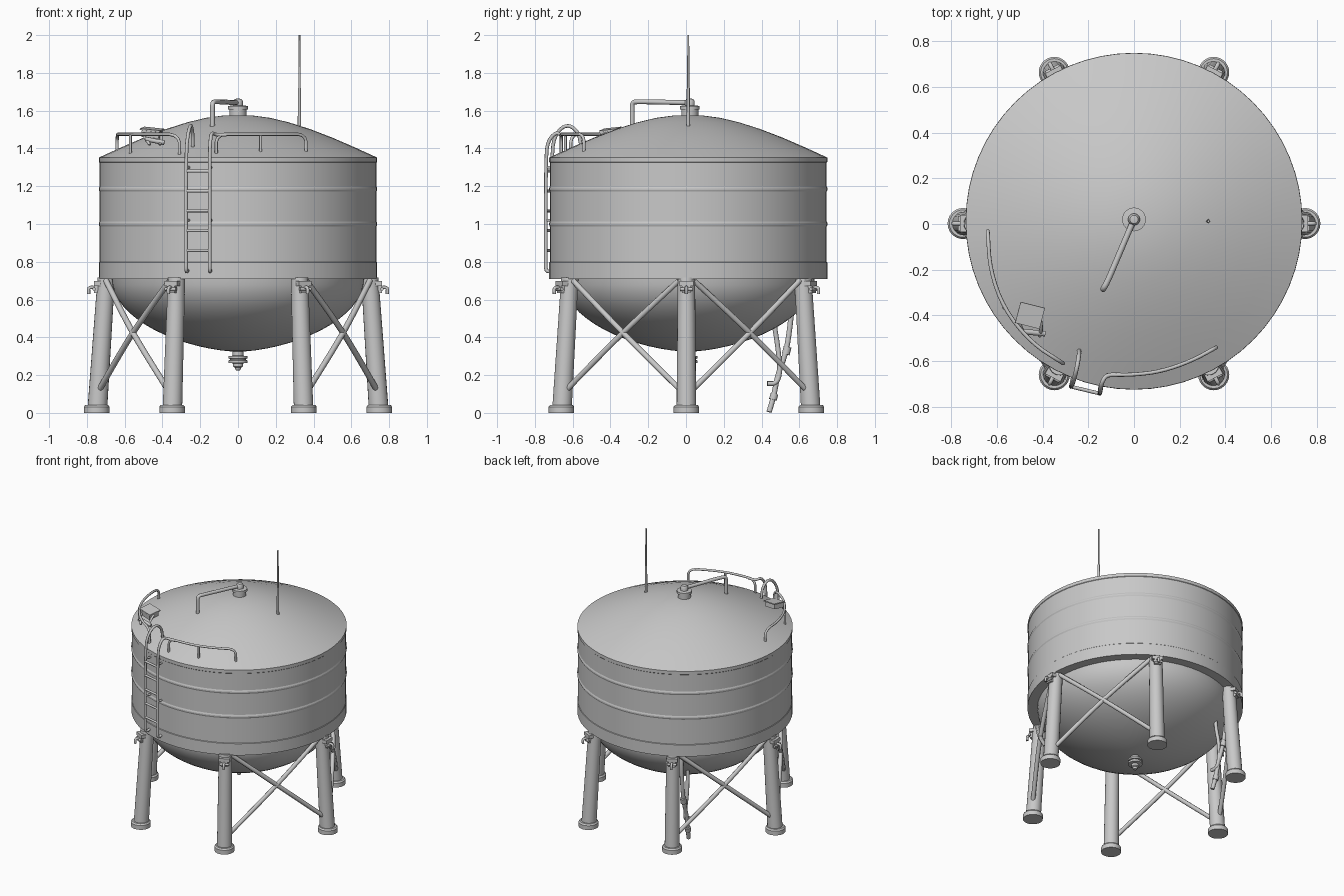
import bpy
import math
from mathutils import Vector, Matrix

cube = bpy.data.objects.get("Cube")
if cube:
    bpy.data.objects.remove(cube, do_unlink=True)

steel = bpy.data.materials.new("grey_steel")
steel.use_nodes = True
GREY = (0.58, 0.58, 0.58, 1)
steel.diffuse_color = GREY
steel.node_tree.nodes["Principled BSDF"].inputs["Base Color"].default_value = GREY

CY = 0.012  # tank axis in y
LEG_CY = 0.002  # centre of the leg ring in y


def finish(ob, angle=35):
    ob.data.materials.clear()
    ob.data.materials.append(steel)
    bpy.ops.object.select_all(action='DESELECT')
    ob.select_set(True)
    bpy.context.view_layer.objects.active = ob
    bpy.ops.object.shade_smooth_by_angle(angle=math.radians(angle))
    return ob


def lathe(name, profile, loc=(0, CY, 0), n=24, axis=None, angle=35):
    """Spin (radius, height) points; closed on the axis where radius is 0."""
    verts, faces, rings = [], [], []
    for r, z in profile:
        if r == 0:
            rings.append([len(verts)] * n)
            verts.append((0, 0, z))
        else:
            rings.append(list(range(len(verts), len(verts) + n)))
            verts += [(r * math.cos(2 * math.pi * i / n), r * math.sin(2 * math.pi * i / n), z) for i in range(n)]
    for a, b in zip(rings, rings[1:]):
        for i in range(n):
            j = (i + 1) % n
            f = list(dict.fromkeys((a[i], a[j], b[j], b[i])))
            if len(f) > 2:
                faces.append(f)
    me = bpy.data.meshes.new(name)
    me.from_pydata(verts, [], faces)
    ob = bpy.data.objects.new(name, me)
    bpy.context.collection.objects.link(ob)
    ob.location = loc
    if axis:
        ob.rotation_euler = Vector(axis).to_track_quat('Z', 'Y').to_euler()
    return finish(ob, angle)


def rod(name, a, b, r1, r2=None, n=12):
    a, b = Vector(a), Vector(b)
    r2 = r1 if r2 is None else r2
    h = (b - a).length
    return lathe(name, [(0, 0), (r1, 0), (r2, h), (0, h)], a, n, b - a)


def pipe(name, pts, r):
    """Tube along a path whose corners are cut round."""
    p = [Vector(v) for v in pts]
    for _ in range(2):
        q = [p[0]]
        for a, b in zip(p, p[1:]):
            q += [a.lerp(b, 0.25), a.lerp(b, 0.75)]
        p = q + [p[-1]]
    cu = bpy.data.curves.new(name, 'CURVE')
    cu.dimensions = '3D'
    cu.bevel_depth = r
    cu.bevel_resolution = 2
    cu.use_fill_caps = True
    s = cu.splines.new('POLY')
    s.points.add(len(p) - 1)
    for pt, v in zip(s.points, p):
        pt.co = (*v, 1)
    ob = bpy.data.objects.new(name, cu)
    bpy.context.collection.objects.link(ob)
    bpy.ops.object.select_all(action='DESELECT')
    ob.select_set(True)
    bpy.context.view_layer.objects.active = ob
    bpy.ops.object.convert(target='MESH')
    return finish(bpy.context.object, 50)


def box(name, loc, size, rot=(0, 0, 0)):
    bpy.ops.mesh.primitive_cube_add(size=1, location=loc, rotation=rot)
    ob = bpy.context.object
    ob.name = name
    ob.data.transform(Matrix.Diagonal((*size, 1)))
    return finish(ob)


# Roof profile, also used to stand railings on the dome
ROOF = [(0.736, 1.352), (0.62, 1.405), (0.5, 1.457), (0.38, 1.503), (0.27, 1.538),
        (0.17, 1.562), (0.08, 1.574), (0, 1.577)]


def roof_z(x, y):
    r = math.hypot(x, y - CY)
    for (r1, z1), (r0, z0) in zip(ROOF, ROOF[1:]):
        if r0 <= r <= r1:
            return z0 + (z1 - z0) * (r - r0) / (r1 - r0)
    return ROOF[0][1]


# Tank: wall with rolled bands, domed roof, bowl bottom
wall = [(0.667, 0.71), (0.736, 0.71), (0.736, 0.797), (0.733, 0.80)]
for z in (1.0, 1.185):
    wall += [(0.733, z - 0.014), (0.737, z - 0.004), (0.737, z + 0.004), (0.733, z + 0.014)]
wall += [(0.733, 1.325), (0.736, 1.328)]
lathe("tank_wall", wall + [ROOF[0]], n=64, angle=12)
lathe("tank_roof", ROOF, n=64)
bowl = [(0, 0.324)]
for i in range(1, 17):
    a = math.radians(90) * i / 16
    bowl.append((0.669 * math.sin(a) ** 1.2, 0.715 - 0.391 * math.cos(a)))
lathe("tank_bowl", bowl, n=64)

# Bottom drain
lathe("drain", [(0, 0.224), (0.013, 0.226), (0.017, 0.24), (0.026, 0.245), (0.026, 0.262), (0.05, 0.265),
                (0.05, 0.278), (0.042, 0.28), (0.042, 0.286), (0.05, 0.288), (0.05, 0.30),
                (0.028, 0.303), (0.028, 0.345)])

# Roof vent and its pipe
lathe("roof_vent", [(0.045, 1.56), (0.045, 1.605), (0.052, 1.607), (0.052, 1.625), (0.026, 1.628),
                    (0.026, 1.65), (0.018, 1.662), (0, 1.665)], (0, 0.02, 0))
pipe("vent_pipe", [(0, 0.02, 1.642), (-0.06, -0.12, 1.645), (-0.115, -0.25, 1.648),
                   (-0.135, -0.285, 1.645), (-0.135, -0.285, 1.60), (-0.135, -0.285, 1.51)], 0.013)

# Antenna
rod("antenna_base", (0.325, CY, 1.50), (0.325, CY, 1.72), 0.009, 0.008)
rod("antenna_whip", (0.325, CY, 1.72), (0.325, CY, 2.0), 0.006, 0.005)


# Legs with feet and brackets
def polar(deg, r, z, side=0.0):
    a = math.radians(deg)
    return Vector((r * math.cos(a) - side * math.sin(a), LEG_CY + r * math.sin(a) + side * math.cos(a), z))


def leg_point(deg, z, side=0.0):
    return polar(deg, 0.746 - 0.048 * z / 0.71, z, side)


LEGS = (0, 62.2, 117.8, 180, 242.2, 297.8)
for deg in LEGS:
    rod("leg", leg_point(deg, 0.02), leg_point(deg, 0.715), 0.052, 0.046, 20)
    lathe("foot", [(0, 0), (0.068, 0), (0.068, 0.032), (0.06, 0.042), (0, 0.042)], polar(deg, 0.748, 0))
    turn = (0, 0, math.radians(deg))
    box("leg_bracket", polar(deg, 0.735, 0.685), (0.055, 0.075, 0.025), turn)
    box("bracket_block", polar(deg, 0.745, 0.658), (0.035, 0.045, 0.045), turn)
    pipe("bracket_hook", [polar(deg, 0.74, 0.66), polar(deg, 0.792, 0.668), polar(deg, 0.79, 0.63)], 0.009)
    rod("bracket_pin", polar(deg, 0.762, 0.655, -0.033), polar(deg, 0.762, 0.655, 0.033), 0.009)

# Slightly bowed cross braces on the four side bays
for i in (0, 2, 3, 5):
    a, b = LEGS[i], LEGS[i] + (LEGS[(i + 1) % 6] - LEGS[i]) % 360
    for low, high, s in ((a, b, 1), (b, a, -1)):
        p, q = leg_point(low, 0.115, 0.025 * s), leg_point(high, 0.70, -0.04 * s)
        mid = polar((a + b) / 2, 0.655, 0.425)
        pipe("cross_brace", [p, p.lerp(mid, 0.75), q.lerp(mid, 0.75), q], 0.0155)

# Ladder: rails curling over onto the roof, rungs and wall stubs
rail_l = (-0.275, -0.712)
rail_r = (-0.15, -0.742)
pipe("ladder_rail_right", [(-0.265, -0.665, 0.755), (*rail_l, 0.745), (*rail_l, 0.80), (*rail_l, 1.38),
                           (-0.265, -0.69, 1.48), (-0.25, -0.63, 1.53), (-0.24, -0.57, 1.49),
                           (-0.24, -0.555, 1.41)], 0.0095)
pipe("ladder_rail_left", [(-0.145, -0.70, 0.755), (*rail_r, 0.745), (*rail_r, 0.80), (*rail_r, 1.36),
                          (-0.147, -0.73, 1.44), (-0.14, -0.69, 1.485), (-0.12, -0.66, 1.472),
                          (-0.06, -0.66, 1.472)], 0.0095)
for z in (0.86, 0.965, 1.07, 1.175, 1.28):
    rod("ladder_rung", (*rail_l, z), (*rail_r, z), 0.008)
for x, y in (rail_l, rail_r):
    for z in (1.02, 1.30):
        rod("ladder_stay", (x, y, z), (x * 0.94, y * 0.94, z), 0.007)

# Roof railings with posts at their ends and middle
RAILS = {
    "left": [(-0.115, -0.66), (0.0, -0.66), (0.12, -0.645), (0.25, -0.60), (0.36, -0.54)],
    "right": [(-0.64, -0.03), (-0.63, -0.2), (-0.57, -0.37), (-0.45, -0.52), (-0.31, -0.61)],
}
for side, pts in RAILS.items():
    ends = [(*pts[0], roof_z(*pts[0]) - 0.01)], [(*pts[-1], roof_z(*pts[-1]) - 0.01)]
    pipe("railing_" + side, ends[0] + [(x, y, 1.475) for x, y in pts] + ends[1], 0.0085)
    x, y = pts[2]
    rod("railing_post", (x, y * 0.99, roof_z(x, y) - 0.01), (x, y * 0.99, 1.473), 0.0075)

# Floodlight on the right railing
tilt = (math.radians(6), math.radians(6), math.radians(-14))
box("floodlight_body", (-0.455, -0.405, 1.478), (0.095, 0.08, 0.035), tilt)
box("floodlight_visor", (-0.455, -0.40, 1.501), (0.11, 0.095, 0.008), tilt)
for dx in (-0.045, 0.045):
    pipe("floodlight_arm", [(-0.455 + dx, -0.42, 1.48), (-0.45 + dx, -0.46, 1.46),
                            (-0.44 + dx * 0.6, -0.49, 1.42)], 0.008)
rod("floodlight_clamp", (-0.49, -0.47, 1.45), (-0.39, -0.48, 1.43), 0.012)

# Service pipes behind the back right leg
pipe("drop_pipe", [(-0.33, 0.44, 0.005), (-0.34, 0.465, 0.09), (-0.345, 0.485, 0.20), (-0.35, 0.53, 0.32),
                   (-0.355, 0.55, 0.45), (-0.355, 0.565, 0.60), (-0.35, 0.55, 0.715)], 0.015)
pipe("hose", [(-0.34, 0.46, 0.60), (-0.34, 0.465, 0.48), (-0.35, 0.485, 0.36), (-0.34, 0.50, 0.22),
              (-0.335, 0.48, 0.155), (-0.33, 0.43, 0.155)], 0.013)
rod("pipe_coupling", (-0.339, 0.46, 0.07), (-0.342, 0.468, 0.10), 0.021)
rod("pipe_coupling", (-0.35, 0.528, 0.31), (-0.352, 0.538, 0.35), 0.021)
